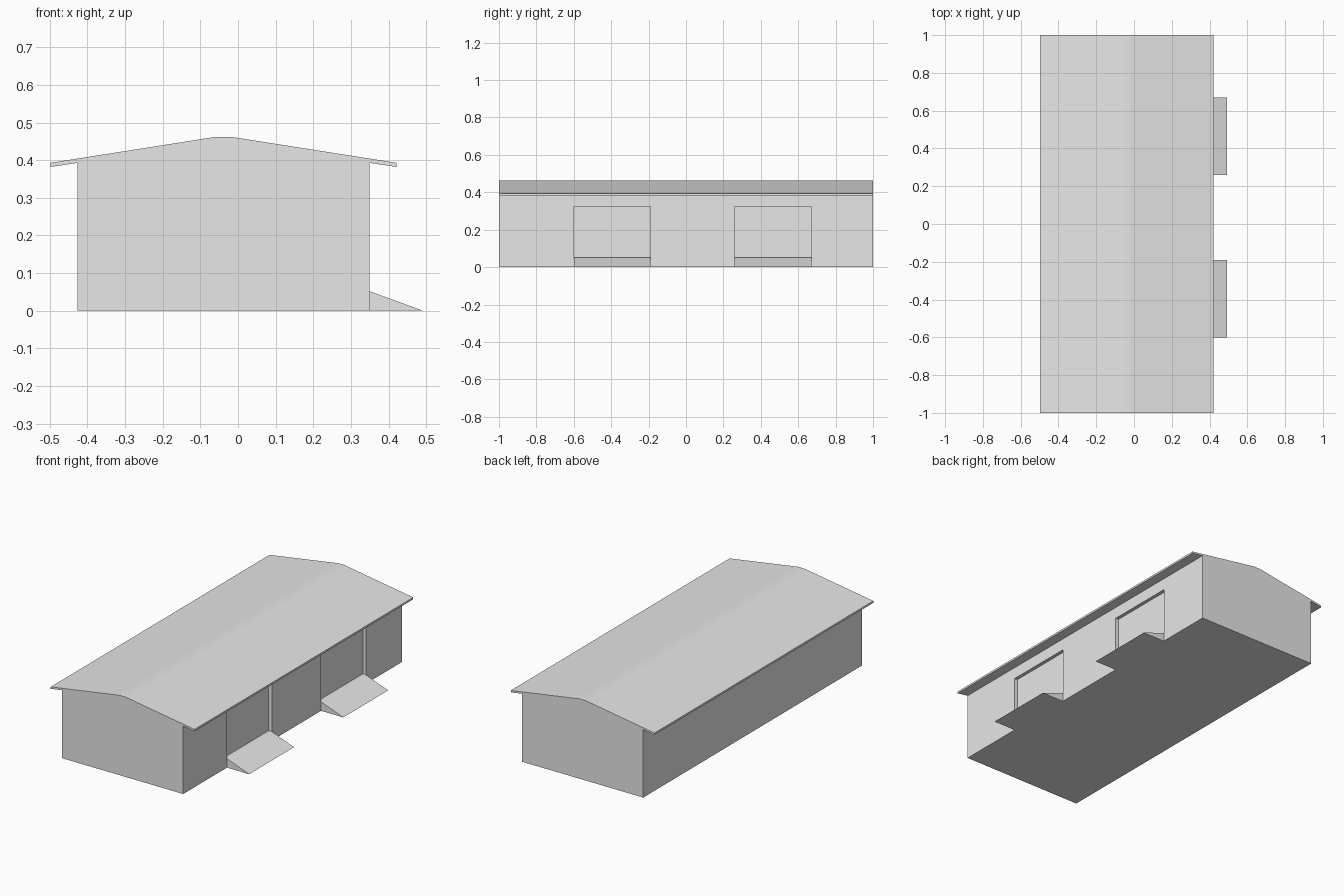
import bpy
import bmesh
from mathutils import Vector

cube = bpy.data.objects.get("Cube")
if cube:
    bpy.data.objects.remove(cube, do_unlink=True)

# Single plain grey
grey = bpy.data.materials.new("plain_grey")
grey.use_nodes = True
grey.diffuse_color = (0.8, 0.8, 0.8, 1)
grey.node_tree.nodes["Principled BSDF"].inputs["Base Color"].default_value = grey.diffuse_color

WALL_X = 0.35
SILL, LINTEL = 0.052, 0.325
RECESS = 0.02
BAYS = [(-0.6, -0.19), (0.26, 0.67)]


def extrude_profile(name, profile, y0, y1, edit=None):
    """Extrude an (x, z) outline along y into a closed solid."""
    bm = bmesh.new()
    face = bm.faces.new([bm.verts.new((x, y0, z)) for x, z in profile])
    ext = bmesh.ops.extrude_face_region(bm, geom=[face], use_keep_orig=True)
    moved = [v for v in ext["geom"] if isinstance(v, bmesh.types.BMVert)]
    bmesh.ops.translate(bm, verts=moved, vec=(0, y1 - y0, 0))
    bmesh.ops.recalc_face_normals(bm, faces=bm.faces)
    if edit:
        edit(bm)
    mesh = bpy.data.meshes.new(name)
    bm.to_mesh(mesh)
    bm.free()
    mesh.materials.append(grey)
    obj = bpy.data.objects.new(name, mesh)
    bpy.context.collection.objects.link(obj)
    return obj


def wall_faces(bm):
    return [f for f in bm.faces if f.normal.x > 0.99
            and abs(f.calc_center_median().x - WALL_X) < 0.001]


def cut_doors(bm):
    """Slice the loading wall and push the door panels inward."""
    cuts = [((0, y, 0), (0, 1, 0)) for bay in BAYS for y in bay]
    cuts += [((0, 0, z), (0, 0, 1)) for z in (SILL, LINTEL)]
    for co, normal in cuts:
        faces = wall_faces(bm)
        geom = {e for f in faces for e in (*f.verts, *f.edges, f)}
        bmesh.ops.bisect_plane(bm, geom=list(geom), plane_co=co, plane_no=normal)
    doors = []
    for f in wall_faces(bm):
        c = f.calc_center_median()
        if SILL < c.z < LINTEL and any(a < c.y < b for a, b in BAYS):
            doors.append(f)
    ext = bmesh.ops.extrude_face_region(bm, geom=doors)
    moved = [v for v in ext["geom"] if isinstance(v, bmesh.types.BMVert)]
    bmesh.ops.translate(bm, verts=moved, vec=Vector((-RECESS, 0, 0)))
    bmesh.ops.delete(bm, geom=[f for f in doors if f.is_valid], context="FACES_ONLY")
    bmesh.ops.recalc_face_normals(bm, faces=bm.faces)


# Hall: walls, eaves and softened ridge share one cross-section
MID = -0.0385
half = [(0.388, 0), (0.388, 0.393), (0.46, 0.382), (0.46, 0.393),
        (0.04, 0.459), (0.02, 0.462)]
section = [(MID + x, z) for x, z in half] + [(MID - x, z) for x, z in reversed(half)]
WALL_X = section[0][0]
extrude_profile("hall", section, -1, 1, cut_doors)

# Loading ramps in front of the doors
for side, (y0, y1) in zip(("front", "back"), BAYS):
    extrude_profile(side + "_ramp", [(WALL_X, 0), (0.492, 0), (WALL_X, SILL)], y0, y1)
